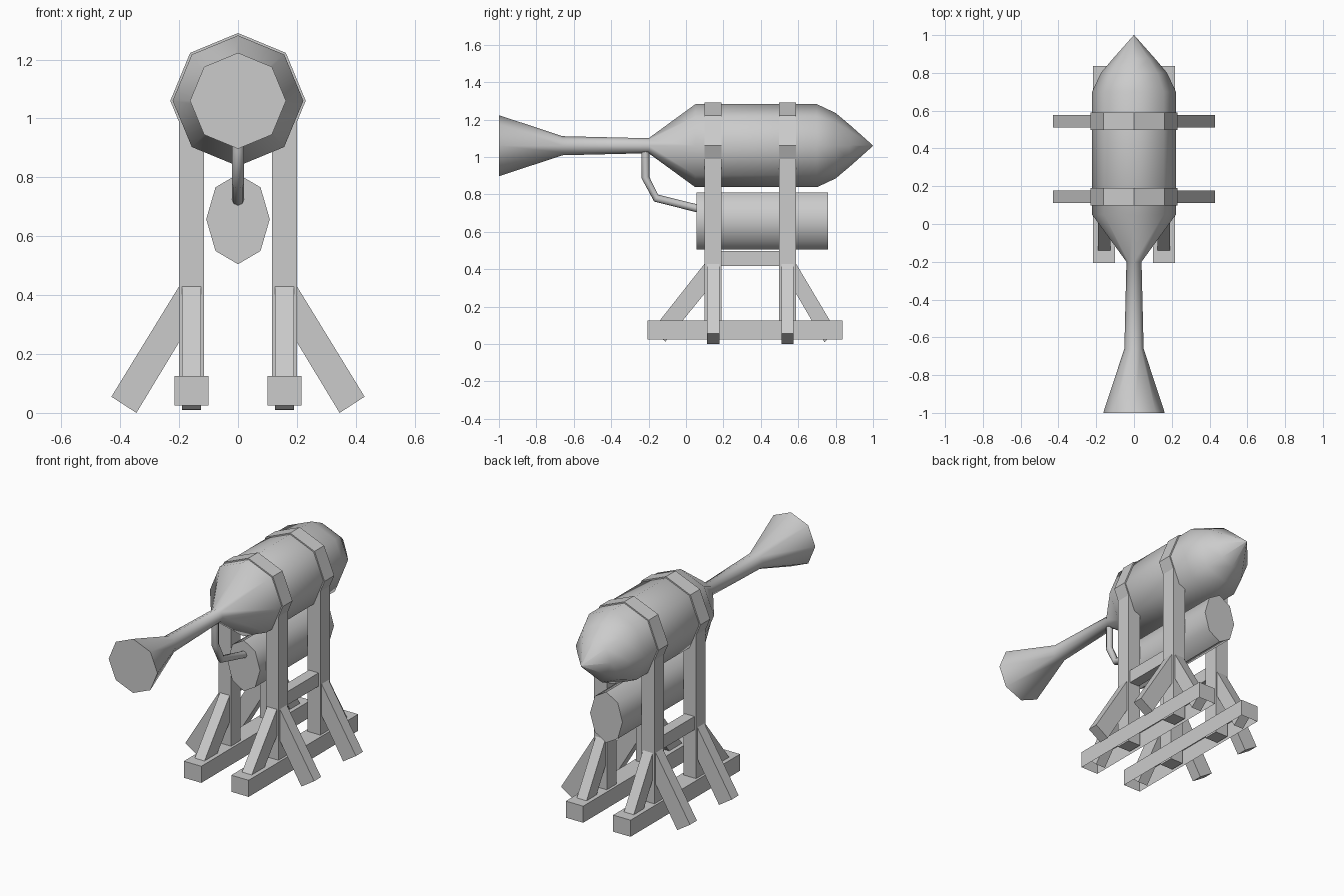
import bpy
from math import sin, cos, pi, radians
from mathutils import Vector

if "Cube" in bpy.data.objects:
    bpy.data.objects.remove(bpy.data.objects["Cube"])


def make(name, verts, faces, smooth=None):
    me = bpy.data.meshes.new(name)
    me.from_pydata(verts, [], faces)
    ob = bpy.data.objects.new(name, me)
    bpy.context.collection.objects.link(ob)
    bpy.ops.object.select_all(action='DESELECT')
    ob.select_set(True)
    bpy.context.view_layer.objects.active = ob
    bpy.ops.object.mode_set(mode='EDIT')
    bpy.ops.mesh.select_all(action='SELECT')
    bpy.ops.mesh.normals_make_consistent(inside=False)
    bpy.ops.object.mode_set(mode='OBJECT')
    if smooth:
        bpy.ops.object.shade_smooth_by_angle(angle=radians(smooth))
    return ob


def loft(name, rings, smooth=None):
    """Skin equal-sized closed rings and cap both ends."""
    n = len(rings[0])
    verts = [v for r in rings for v in r]
    faces = [(i * n + j, i * n + (j + 1) % n, (i + 1) * n + (j + 1) % n, (i + 1) * n + j)
             for i in range(len(rings) - 1) for j in range(n)]
    faces += [tuple(range(n)), tuple(range(len(verts) - n, len(verts)))]
    return make(name, verts, faces, smooth)


def octagon(y, z, rx, rz):
    return [(rx * sin(k * pi / 4), y, z + rz * cos(k * pi / 4)) for k in range(8)]


def box(name, x, y, z):
    return loft(name, [[(a, y[0], z[0]), (a, y[1], z[0]), (a, y[1], z[1]), (a, y[0], z[1])] for a in x])


# Main vessel with long flared nozzle and pointed tail
CZ = 1.06
profile = [(-1, .163), (-.66, .051), (-.2, .04), (.05, .222), (.70, .222),
           (.80, .175), (.875, .112), (1, .001)]
loft("main_vessel", [octagon(y, CZ, r, r) for y, r in profile], 60)

# Oval tank slung below
loft("lower_tank", [octagon(y, .658, .108, .153) for y in (.055, .76)], 60)

# Bent feed pipe from tank to nozzle
path = [Vector(p) for p in ((0, .08, .72), (0, -.16, .78), (0, -.217, .89), (0, -.217, 1.04))]
rings = []
for i, p in enumerate(path):
    t = (path[min(i + 1, 3)] - path[max(i - 1, 0)]).normalized()
    up = t.cross(Vector((1, 0, 0)))
    rings.append([p + .021 * (Vector((1, 0, 0)) * cos(k * pi / 4) + up * sin(k * pi / 4))
                  for k in range(8)])
loft("feed_pipe", rings, 50)

POSTS = (.145, .543)

# Straps arching over the vessel, open at the bottom
for yc in POSTS:
    rings = []
    for k in range(-3, 4):
        s, c = sin(k * pi / 4), cos(k * pi / 4)
        rings.append([(r * s, yc + dy, CZ + r * c)
                      for r, dy in ((.215, -.046), (.23, -.046), (.23, .046), (.215, .046))])
    loft("strap", rings)

for s in (1, -1):
    # Ground skid, hollow underneath
    x0, x1, y0, y1, zb, zt = .10 * s, .216 * s, -.207, .837, .025, .125
    v = [(x, y, z) for z in (zb, zt) for x, y in ((x0, y0), (x1, y0), (x1, y1), (x0, y1))]
    make("skid", v, [(4, 5, 6, 7)] + [(i, (i + 1) % 4, (i + 1) % 4 + 4, i + 4) for i in range(4)])

    # Beam joining the two posts
    box("side_beam", (.125 * s, .19 * s), (.17, .52), (.417, .497))

    for yc in POSTS:
        box("post", (.116 * s, .201 * s), (yc - .046, yc + .046), (.03, 1.04))
        # Outward sloping brace
        quad = [(.20, .43), (.43, .055), (.345, 0), (.20, .24)]
        loft("side_brace", [[(x * s, yc + d, z) for x, z in quad] for d in (-.033, .033)])

    # Braces sloping forward and backward onto the skid
    for name, quad in (("front_brace", [(.10, .43), (-.18, .075), (-.11, .012), (.10, .27)]),
                       ("back_brace", [(.588, .43), (.805, .065), (.74, .01), (.588, .27)])):
        loft(name, [[(x * s, y, z) for y, z in quad] for x in (.125, .19)])
